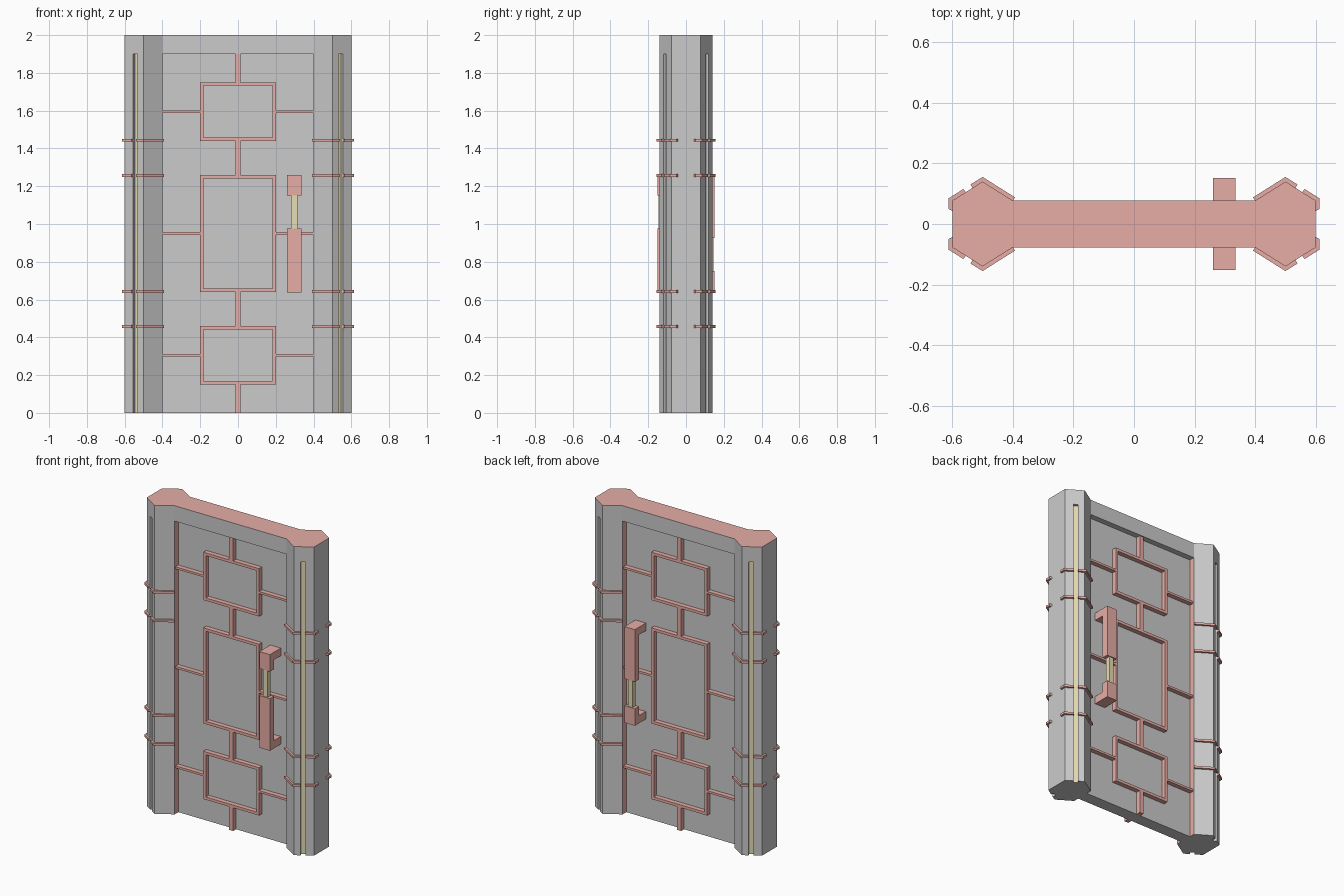
import bpy, bmesh
from mathutils import Vector

if "Cube" in bpy.data.objects:
    bpy.data.objects.remove(bpy.data.objects["Cube"])


def material(name, rgb):
    m = bpy.data.materials.new(name)
    m.diffuse_color = (*rgb, 1)
    m.use_nodes = True
    m.node_tree.nodes["Principled BSDF"].inputs["Base Color"].default_value = m.diffuse_color
    return m


GREY = material("grey_metal", (0.8, 0.8, 0.8))
RED = material("red_trim", (0.8, 0.42, 0.38))
YELLOW = material("yellow_glow", (0.8, 0.72, 0.45))


def prism(bm, pts, vec):
    """Extrude a planar polygon along vec; return (start cap, end cap, sides)."""
    v = Vector(vec)
    a = [bm.verts.new(p) for p in pts]
    b = [bm.verts.new(Vector(p) + v) for p in pts]
    n = len(pts)
    sides = [bm.faces.new((a[i], a[(i + 1) % n], b[(i + 1) % n], b[i])) for i in range(n)]
    return bm.faces.new(a[::-1]), bm.faces.new(b), sides


def box(bm, x0, x1, y0, y1, z0, z1):
    prism(bm, [(x0, y0, z0), (x1, y0, z0), (x1, y1, z0), (x0, y1, z0)], (0, 0, z1 - z0))


def finish(name, bm, *mats):
    bmesh.ops.recalc_face_normals(bm, faces=bm.faces)
    me = bpy.data.meshes.new(name)
    bm.to_mesh(me)
    bm.free()
    for m in mats:
        me.materials.append(m)
    ob = bpy.data.objects.new(name, me)
    bpy.context.collection.objects.link(ob)
    return ob


H, TOP, PANEL = 2.0, 1.9, 0.04
EDGE = Vector((0.4, 0.077))
APEX = Vector((0.5, 0.14))
OUTER = Vector((0.6, 0.077))
U = (OUTER - APEX).normalized()        # along the outer slanted face
N = Vector((-U.y, U.x))                # out of that face
G0, G1 = APEX + U * 0.039, APEX + U * 0.066   # groove lips
DEPTH = 0.02


def full(q):
    """Mirror a quarter profile (centre to outside) into a closed outline."""
    r = q[::-1]
    return ([(p[0], p[1]) for p in r] + [(-p[0], p[1]) for p in q]
            + [(-p[0], -p[1]) for p in r] + [(p[0], -p[1]) for p in q])


# Main door body: recessed panel with grooved pillars
quarter = [Vector((0.4, PANEL)), EDGE, APEX, G0, G0 - N * DEPTH, G1 - N * DEPTH, G1, OUTER]
bm = bmesh.new()
low, cap, sides = prism(bm, [(x, y, 0) for x, y in full(quarter)], (0, 0, TOP))
groove_mid = (G0 + G1) / 2 - N * DEPTH
for f in sides:
    c = f.calc_center_median()
    f.normal_update()
    if (Vector((abs(c.x), abs(c.y))) - groove_mid).length < 0.002:
        f.material_index = 2
    elif abs(abs(c.x) - 0.4) < 0.001 and abs(f.normal.x) > 0.9:
        f.material_index = 1
bm.faces.remove(cap)
finish("door_body", bm, GREY, RED, YELLOW)

# Head of the door, full profile, red on top
bm = bmesh.new()
low, cap, sides = prism(bm, [(x, y, TOP) for x, y in full([EDGE, APEX, OUTER])], (0, 0, H - TOP))
cap.material_index = 1
finish("door_head", bm, GREY, RED)

# Raised trim pattern on both panels
for side, s in (("front", -1), ("back", 1)):
    bm = bmesh.new()
    y0, y1 = sorted((s * 0.035, s * 0.07))
    t = 0.018
    for z0, z1 in ((0.15, 0.46), (0.64, 1.26), (1.44, 1.75)):
        box(bm, -0.2, 0.2, y0, y1, z0, z0 + t)
        box(bm, -0.2, 0.2, y0, y1, z1 - t, z1)
        for k in (-1, 1):
            xa, xb = sorted((k * 0.2, k * (0.2 - t)))
            box(bm, xa, xb, y0, y1, z0 + t, z1 - t)
            xa, xb = sorted((k * 0.2, k * 0.4))
            mid = (z0 + z1) / 2 + (0.01 - 0.01 * abs(k))
            box(bm, xa, xb, y0, y1, mid - 0.007, mid + 0.007)
    for z0, z1 in ((0, 0.15), (0.46, 0.64), (1.26, 1.44), (1.75, TOP)):
        box(bm, -0.014, 0.014, y0, y1, z0, z1)
    finish(side + "_panel_trim", bm, RED)

# Clamp bands wrapped around the pillars, split at the grooves
T = 0.013
NI = Vector((-N.x, N.y))
ridge = Vector((APEX.x, APEX.y + T / N.y))
corner = Vector((OUTER.x + T, ridge.y + (OUTER.x + T - APEX.x) * U.y / U.x))
inner_piece = [EDGE, EDGE + NI * T, ridge, G0 + N * T, G0, APEX]
outer_piece = [G1, G1 + N * T, corner, Vector((corner.x, 0.05)), Vector((OUTER.x, 0.043)), OUTER]
for name, sx in (("left", -1), ("right", 1)):
    bm = bmesh.new()
    for z in (0.457, 0.643, 1.257, 1.443):
        for sy in (-1, 1):
            for piece in (inner_piece, outer_piece):
                prism(bm, [(sx * p.x, sy * p.y, z - 0.007) for p in piece], (0, 0, 0.014))
    finish(name + "_pillar_bands", bm, RED)

# Handles: two L-shaped brackets and a glowing grip; the back one is upside down
brackets = (
    [(-0.035, 1.26), (-0.152, 1.26), (-0.152, 1.15), (-0.11, 1.15), (-0.11, 1.21), (-0.035, 1.21)],
    [(-0.035, 0.637), (-0.152, 0.637), (-0.152, 0.975), (-0.11, 0.975), (-0.11, 0.687), (-0.035, 0.687)],
)
grip = [(-0.146, 0.97), (-0.146, 1.155), (-0.116, 1.155), (-0.116, 0.97)]
for side, flip in (("front", False), ("back", True)):
    def place(pts, x):
        return [(x, -y, TOP - z) if flip else (x, y, z) for y, z in pts]
    bm = bmesh.new()
    for b in brackets:
        prism(bm, place(b, 0.26), (0.075, 0, 0))
    finish(side + "_handle_brackets", bm, RED)
    bm = bmesh.new()
    prism(bm, place(grip, 0.281), (0.033, 0, 0))
    finish(side + "_handle_grip", bm, YELLOW)
